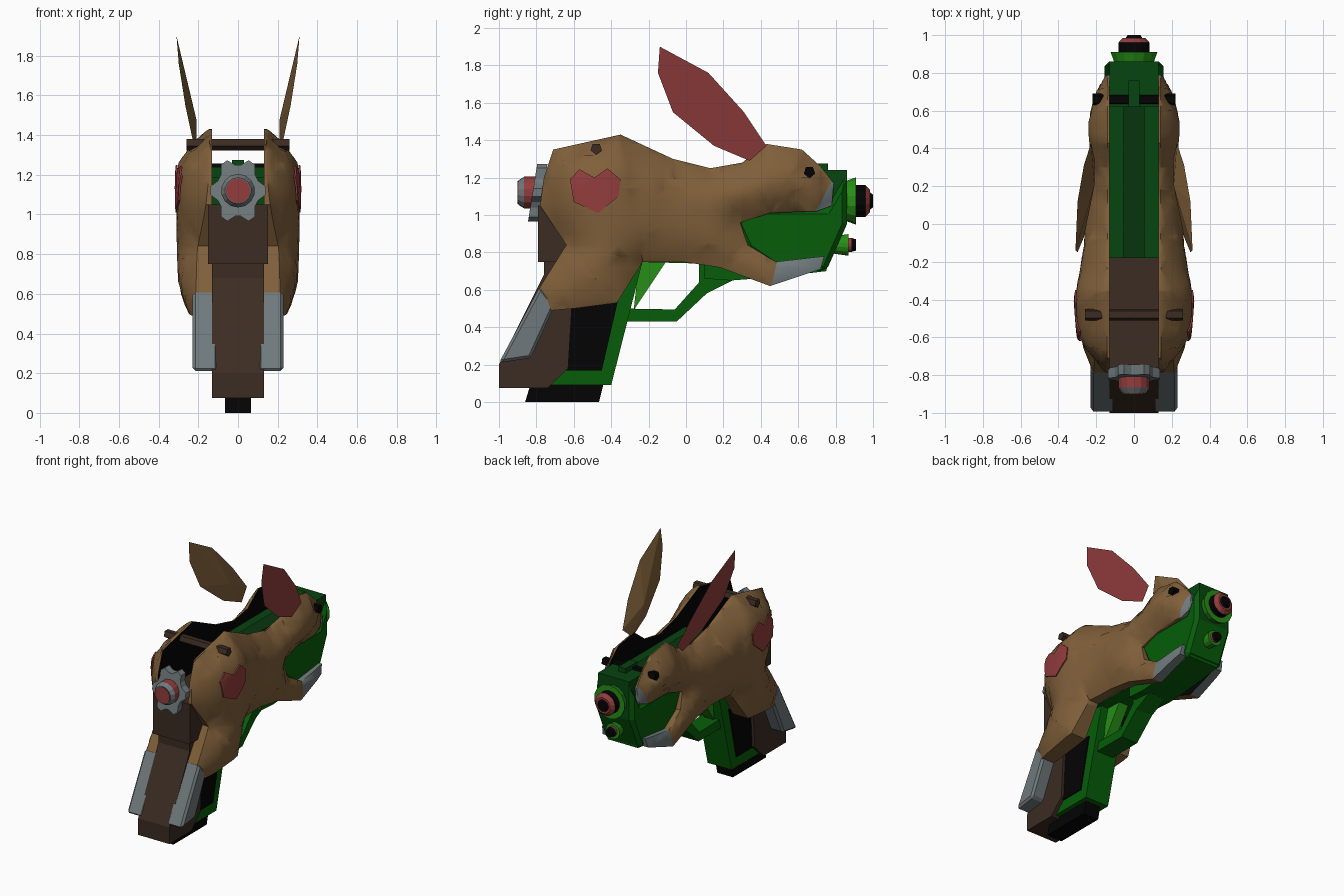
import bpy, bmesh, math
from mathutils import Vector, Matrix
from mathutils.geometry import intersect_point_line

if "Cube" in bpy.data.objects:
    bpy.data.objects.remove(bpy.data.objects["Cube"])


def material(name, *rgb):
    m = bpy.data.materials.new(name)
    m.use_nodes = True
    m.diffuse_color = (*rgb, 1)
    node = next(n for n in m.node_tree.nodes if n.type == 'BSDF_PRINCIPLED')
    node.inputs["Base Color"].default_value = (*rgb, 1)
    return m


FUR = material("tan fur", .215, .115, .042)
PINK = material("pink", .29, .046, .046)
GREY = material("grey", .16, .19, .2)
BROWN = material("dark brown", .045, .025, .016)
GREEN = material("green", .002, .11, .003)
LIME = material("bright green", .02, .27, .008)
DARK = material("dark green", .002, .058, .005)
DEEP = material("deep green", .002, .036, .004)
BLACK = material("black", .001, .001, .001)


def finish(name, bm, mats, mirror=False, smooth=False, bevel=0):
    bmesh.ops.recalc_face_normals(bm, faces=bm.faces[:])
    mesh = bpy.data.meshes.new(name)
    bm.to_mesh(mesh)
    bm.free()
    for m in mats:
        mesh.materials.append(m)
    ob = bpy.data.objects.new(name, mesh)
    bpy.context.collection.objects.link(ob)
    if smooth:
        bpy.ops.object.select_all(action='DESELECT')
        ob.select_set(True)
        bpy.context.view_layer.objects.active = ob
        bpy.ops.object.shade_smooth_by_angle(angle=math.radians(40))
    if bevel:
        mod = ob.modifiers.new("Bevel", 'BEVEL')
        mod.width, mod.segments = bevel, 1
    if mirror:
        mod = ob.modifiers.new("Mirror", 'MIRROR')
        mod.use_mirror_merge = False
    return ob


def sheet(pts, x):
    """Flat side-view polygon at a given x."""
    bm = bmesh.new()
    bm.faces.new([bm.verts.new((x, y, z)) for y, z in pts])
    bm.normal_update()
    return bm


def raise_sheet(bm):
    """Extrude the sheet, keeping the old faces; return the new vertices."""
    out = bmesh.ops.extrude_face_region(bm, geom=bm.faces[:], use_keep_orig=True)
    return [g for g in out["geom"] if isinstance(g, bmesh.types.BMVert)]


def prism(name, pts, x0, x1, mat, mirror=False, bevel=0):
    bm = sheet(pts, x0)
    for v in raise_sheet(bm):
        v.co.x = x1
    return finish(name, bm, [mat], mirror, bevel=bevel)


def block(name, half, y0, y1, z0, z1, mat):
    return prism(name, [(y0, z0), (y1, z0), (y1, z1), (y0, z1)], -half, half, mat)


def cone(name, y0, y1, r0, r1, z, mat, sides=14):
    bm = bmesh.new()
    bmesh.ops.create_cone(bm, cap_ends=True, segments=sides, radius1=r0, radius2=r1, depth=y1 - y0)
    bm.transform(Matrix.Translation((0, (y0 + y1) / 2, z)) @ Matrix.Rotation(-math.pi / 2, 4, 'X'))
    return finish(name, bm, [mat])


def cross_pin(name, half, y, z, r, mat):
    pts = [(y + r * math.sin(a * math.tau / 5), z - r * math.cos(a * math.tau / 5)) for a in range(5)]
    return prism(name, pts, -half, half, mat)


# Animal-shaped side shells, inflated from a side outline
INNER = .13
OUTLINE = [(-.71, 1.35), (-.35, 1.43), (-.07, 1.3), (.13, 1.25), (.3, 1.28), (.43, 1.38),
           (.62, 1.35), (.72, 1.26), (.79, 1.17), (.78, 1.05), (.7, 1.02), (.45, 1.01),
           (.29, .96), (.33, .84), (.48, .75), (.74, .78), (.72, .71), (.45, .62),
           (.18, .72), (-.02, .75), (-.23, .75), (-.37, .53), (-.6, .5), (-.72, .49),
           (-.79, .6), (-.64, .84), (-.78, 1.05), (-.76, 1.2)]
WIDTHS = [(-.8, .25), (-.65, .295), (-.4, .314), (-.1, .262), (.2, .258), (.45, .252), (.66, .245), (.8, .22)]


def edge_distance(p):
    best = 9
    for a, b in zip(OUTLINE, OUTLINE[1:] + OUTLINE[:1]):
        a, b = Vector((*a, 0)), Vector((*b, 0))
        q, t = intersect_point_line(p, a, b)
        best = min(best, (p - a.lerp(b, min(max(t, 0), 1))).length)
    return best


def shell_x(y, z):
    w = WIDTHS[-1][1] if y > 0 else WIDTHS[0][1]
    for (a, wa), (b, wb) in zip(WIDTHS, WIDTHS[1:]):
        if a <= y <= b:
            w = wa + (wb - wa) * (y - a) / (b - a)
    rim = min(max(.7 - (z - .55) * .9, .08), .7)
    t = min(edge_distance(Vector((y, z, 0))) / .19, 1)
    return INNER + (w - INNER) * (rim + (1 - rim) * math.sin(t * math.pi / 2))


def cut(bm, y, z, ny, nz):
    bmesh.ops.bisect_plane(bm, geom=bm.verts[:] + bm.edges[:] + bm.faces[:], dist=.0005,
                           plane_co=(0, y, z), plane_no=(0, ny, nz))


def grid_cut(bm, step=.06):
    bmesh.ops.triangulate(bm, faces=bm.faces[:])
    for i in range(-14, 25):
        cut(bm, i * step, 0, 1, 0)
        cut(bm, 0, i * step, 0, 1)


def side_shells():
    bm = sheet(OUTLINE, INNER)
    grid_cut(bm)
    cut(bm, .69, 1.02, .17, -.095)
    cut(bm, .475, .7, 1, -.25)
    rim = {(round(v.co.y, 4), round(v.co.z, 4)) for v in bm.verts if v.is_boundary}
    top = raise_sheet(bm)
    for v in top:
        v.co.x = shell_x(v.co.y, v.co.z)
    soft = [v for v in top if (round(v.co.y, 4), round(v.co.z, 4)) not in rim]
    for _ in range(2):
        bmesh.ops.smooth_vert(bm, verts=soft, factor=.5, use_axis_x=True)
    # Grey muzzle and paw, black inner wall
    for f in bm.faces:
        c = f.calc_center_median()
        nose = (c.y - .69) * .17 - (c.z - 1.02) * .095 > 0 and c.z > .98
        paw = (c.y - .475) - (c.z - .7) * .25 > 0 and c.z < .9
        inside = all(abs(v.co.x - INNER) < .0001 for v in f.verts)
        f.material_index = 2 if inside else int(nose or paw)
    finish("side_shell", bm, [FUR, GREY, BLACK], True, True)


side_shells()

# Heart patch following the flank
HEART = [(-.62, 1.19), (-.57, 1.245), (-.49, 1.2), (-.42, 1.25), (-.35, 1.19),
         (-.36, 1.1), (-.47, 1.01), (-.6, 1.07)]
bm = sheet(HEART, 0)
grid_cut(bm)
upper = set(raise_sheet(bm))
for v in bm.verts:
    v.co.x = shell_x(v.co.y, v.co.z) + (.006 if v in upper else -.003)
finish("heart_patch", bm, [PINK], True, True)

# Ears: pink outside, ridged fur inside, curving out towards the tip
EAR = [(-.14, 1.9), (.12, 1.76), (.31, 1.55), (.43, 1.37), (.34, 1.29), (.15, 1.37), (-.07, 1.55), (-.15, 1.76)]
bm = sheet(EAR, 0)
for v in bm.verts:
    v.co.x = .31 - .1 * ((1.9 - v.co.z) / .6) ** 1.5
ring = bm.verts[:]
ridge = bm.verts.new((.21, .2, 1.48))
for a, b in zip(ring, ring[1:] + ring[:1]):
    bm.faces.new((a, b, ridge)).material_index = 1
finish("ear", bm, [PINK, FUR], True)

# Hind feet, eyes and rear cross bar
prism("hind_foot", [(-.78, .62), (-1, .21), (-.83, .235), (-.7, .52)], .1, .23, GREY, True, .015)
cross_pin("eyes", .22, .66, 1.23, .032, BLACK)
cross_pin("rear_cross_bar", .26, -.48, 1.355, .032, BROWN)

# Slide, top rail and front sight
block("slide", .13, -.18, .86, .95, 1.19, DARK)
block("front_housing", .13, .62, .86, 1, 1.24, DARK)
block("top_rail", .055, -.18, .85, 1.1, 1.2, DEEP)
block("front_sight", .03, .62, .76, 1.15, 1.275, DARK)

# Frame and front block
prism("frame", [(-.3, .75), (.1, .74), (.1, .66), (.24, .65), (.5, .67), (.75, .7), (.8, .95), (-.18, .95)],
      -.125, .125, GREEN)
prism("front_block", [(.27, .95), (.33, .82), (.48, .72), (.75, .7), (.86, .95), (.86, 1.22), (.75, 1.03), (.3, 1.03)],
      -.155, .155, GREEN, bevel=.025)

# Rear body
block("rear_body", .13, -.76, -.18, .75, 1.05, BROWN)
block("rear_block", .152, -.79, -.62, .75, 1.05, BROWN)
block("rear_neck", .13, -.76, -.4, .62, .76, BROWN)

# Grip
prism("grip_back", [(-.76, .68), (-1, .2), (-1, .075), (-.74, .075), (-.63, .18), (-.6, .68)], -.13, .13, BROWN)
prism("grip_front", [(-.76, .09), (-.4, .09), (-.23, .76), (-.65, .76)], -.1, .1, GREEN)
prism("grip_panel", [(-.64, .17), (-.45, .17), (-.36, .56), (-.64, .56)], .1, .109, BLACK, True)
prism("magazine", [(-.86, 0), (-.465, 0), (-.44, .1), (-.83, .1)], -.065, .065, BLACK)

# Trigger and guard
prism("trigger_guard", [(-.33, .43), (-.05, .43), (.11, .58), (.25, .65), (.25, .72), (.07, .76), (.07, .64),
                        (-.06, .495), (-.33, .5)], -.07, .07, GREEN)
prism("trigger", [(-.28, .49), (-.1, .76), (-.25, .76)], -.04, .04, LIME)

# Muzzles
cone("muzzle_flare", .85, .91, .105, .127, 1.075, LIME)
cone("muzzle_collar", .9, .96, .085, .085, 1.075, BLACK)
cone("muzzle_ring", .96, .985, .085, .06, 1.075, PINK)
cone("muzzle_tip", .985, 1, .045, .035, 1.075, BLACK)
cone("lower_flare", .78, .87, .045, .058, .84, LIME)
cone("lower_collar", .86, .885, .037, .037, .84, PINK)
cone("lower_tip", .885, .91, .037, .03, .84, BLACK)

# Rear gear with six teeth, leaning forward, and its knob
bm = bmesh.new()
ring = []
for i in range(24):
    r = .166 if i % 4 in (0, 3) else .13
    a = (i + .5) * math.tau / 24
    ring.append(bm.verts.new((.84 * r * math.cos(a), -.82, 1.12 + r * math.sin(a))))
bm.faces.new(ring)
for v in raise_sheet(bm):
    v.co.y = -.765
for v in bm.verts:
    v.co.y += (v.co.z - 1.12) * .16
finish("gear", bm, [GREY])
cone("knob_base", -.865, -.78, .085, .085, 1.12, PINK)
cone("knob_rim", -.895, -.865, .066, .085, 1.12, GREY)
cone("knob_cap", -.9, -.894, .062, .062, 1.12, PINK)
